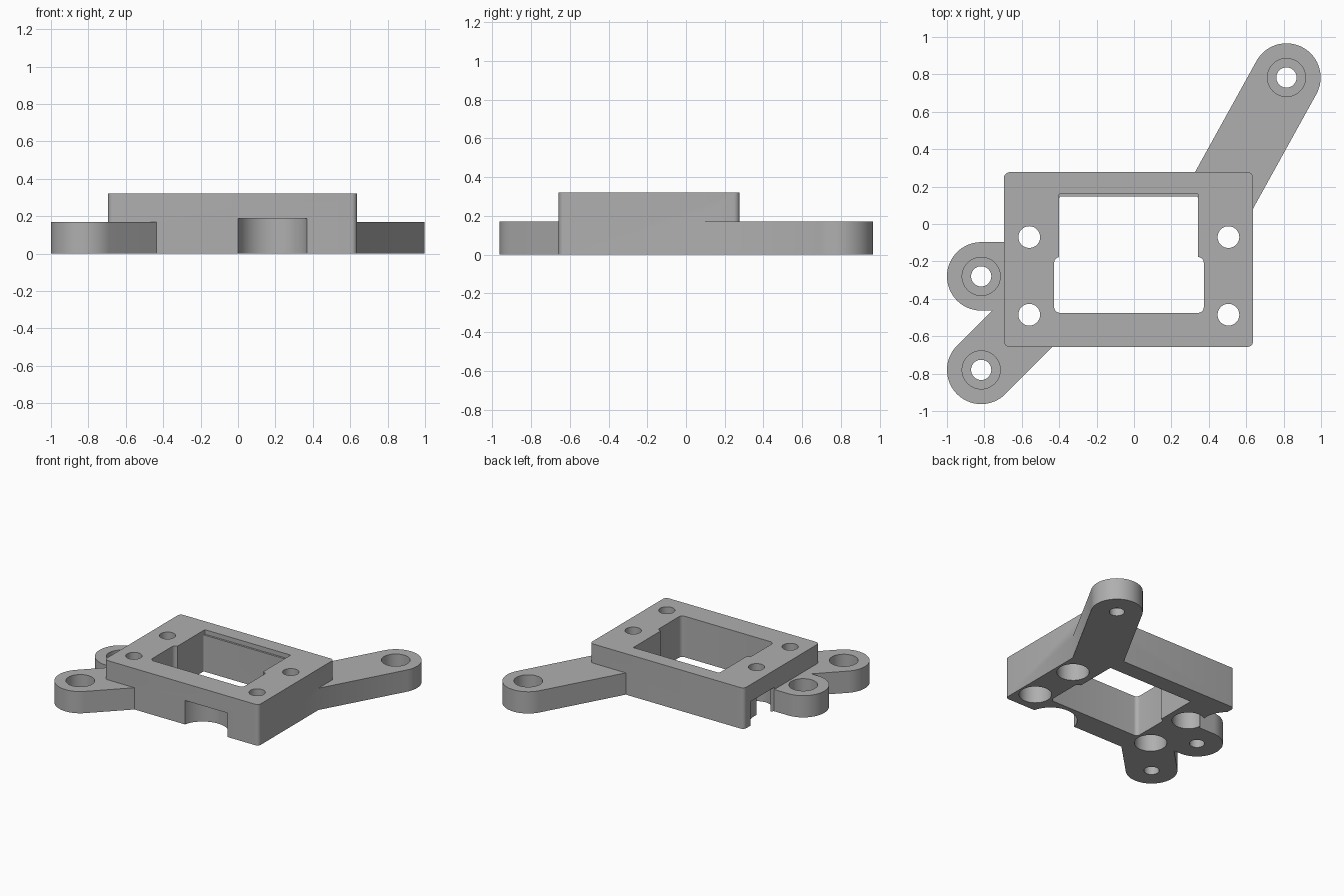
import bpy, bmesh
from math import cos, sin, pi, atan2
from mathutils import Vector

cube = bpy.data.objects.get("Cube")
if cube:
    bpy.data.objects.remove(cube, do_unlink=True)

grey = bpy.data.materials.new("plain_grey")
grey.use_nodes = True
colour = (0.43, 0.43, 0.43, 1)
grey.diffuse_color = colour
grey.node_tree.nodes["Principled BSDF"].inputs["Base Color"].default_value = colour


def arc(cx, cy, r, start, end, steps):
    return [(cx + r * cos(start + (end - start) * i / steps),
             cy + r * sin(start + (end - start) * i / steps)) for i in range(steps + 1)]


def prism(name, outline, z0, z1):
    """Extrude a closed counter-clockwise outline from z0 to z1."""
    bm = bmesh.new()
    face = bm.faces.new([bm.verts.new((x, y, z0)) for x, y in outline])
    top = bmesh.ops.extrude_face_region(bm, geom=[face])["geom"]
    bmesh.ops.translate(bm, vec=(0, 0, z1 - z0),
                        verts=[v for v in top if isinstance(v, bmesh.types.BMVert)])
    bmesh.ops.recalc_face_normals(bm, faces=bm.faces[:])
    mesh = bpy.data.meshes.new(name)
    bm.to_mesh(mesh)
    bm.free()
    mesh.materials.append(grey)
    ob = bpy.data.objects.new(name, mesh)
    bpy.context.collection.objects.link(ob)
    return ob


def rounded_box(name, x0, x1, y0, y1, z0, z1, r):
    corners = [(x1 - r, y1 - r), (x0 + r, y1 - r), (x0 + r, y0 + r), (x1 - r, y0 + r)]
    outline = []
    for i, (x, y) in enumerate(corners):
        outline += arc(x, y, r, i * pi / 2, (i + 1) * pi / 2, 6)
    return prism(name, outline, z0, z1)


def cylinder(name, x, y, r, z0, z1, steps=48):
    return prism(name, arc(x, y, r, 0, 2 * pi, steps)[:-1], z0, z1)


def arm(name, x, y, direction, length):
    """Flat arm with a round outer end and a square root buried in the frame."""
    d = Vector(direction).normalized()
    side = Vector((-d.y, d.x)) * LUG_R
    root = Vector((x, y)) + d * length
    a = atan2(d.y, d.x)
    outline = arc(x, y, LUG_R, a + pi / 2, a + 3 * pi / 2, 32)
    return prism(name, outline + [tuple(root - side), tuple(root + side)], 0, ARM_H)


def combine(target, tool, operation):
    mod = target.modifiers.new(operation, "BOOLEAN")
    mod.operation, mod.solver, mod.object = operation, "EXACT", tool
    bpy.context.view_layer.objects.active = target
    bpy.ops.object.modifier_apply(modifier=mod.name)
    bpy.data.objects.remove(tool, do_unlink=True)


LUG_R, ARM_H, BODY_H = 0.183, 0.17, 0.32
LOW, HIGH = -0.1, 0.5

# Main block
frame = rounded_box("mounting_frame", -0.695, 0.637, -0.657, 0.277, 0, BODY_H, 0.03)

# Round clearance reliefs under the front and right edges
for x, y, r in [(0.185, -0.70, 0.189), (-0.82, 0.05, 0.195)]:
    combine(frame, cylinder("relief_cutter", x, y, r, LOW, 0.187, 64), "DIFFERENCE")

# Three mounting arms
lugs = [(-0.817, -0.28, (1, 0), 0.22),
        (-0.817, -0.78, (1, 1), 0.45),
        (0.815, 0.783, (-0.484, -0.875), 0.74)]
for x, y, direction, length in lugs:
    combine(frame, arm("mounting_arm", x, y, direction, length), "UNION")

# Stepped central window with a shallow ledge at the back
combine(frame, rounded_box("window_back", -0.40, 0.342, -0.30, 0.147, LOW, HIGH, 0.01), "DIFFERENCE")
combine(frame, rounded_box("window_front", -0.427, 0.373, -0.475, -0.177, LOW, HIGH, 0.03), "DIFFERENCE")
combine(frame, rounded_box("window_ledge", -0.40, 0.342, 0.05, 0.162, 0.285, HIGH, 0.005), "DIFFERENCE")

# Counterbored screw holes in the arms
for x, y, direction, length in lugs:
    combine(frame, cylinder("arm_hole", x, y, 0.054, LOW, HIGH), "DIFFERENCE")
    combine(frame, cylinder("arm_counterbore", x, y, 0.102, 0.06, HIGH), "DIFFERENCE")

# Frame screw holes, widened from below
for x in (-0.56, 0.505):
    for y in (-0.07, -0.485):
        combine(frame, cylinder("frame_hole", x, y, 0.058, LOW, HIGH), "DIFFERENCE")
        combine(frame, cylinder("frame_pocket", x, y, 0.115, LOW, 0.2), "DIFFERENCE")

bpy.ops.object.select_all(action="DESELECT")
frame.select_set(True)
bpy.context.view_layer.objects.active = frame
bpy.ops.object.shade_smooth_by_angle(angle=pi / 6)
